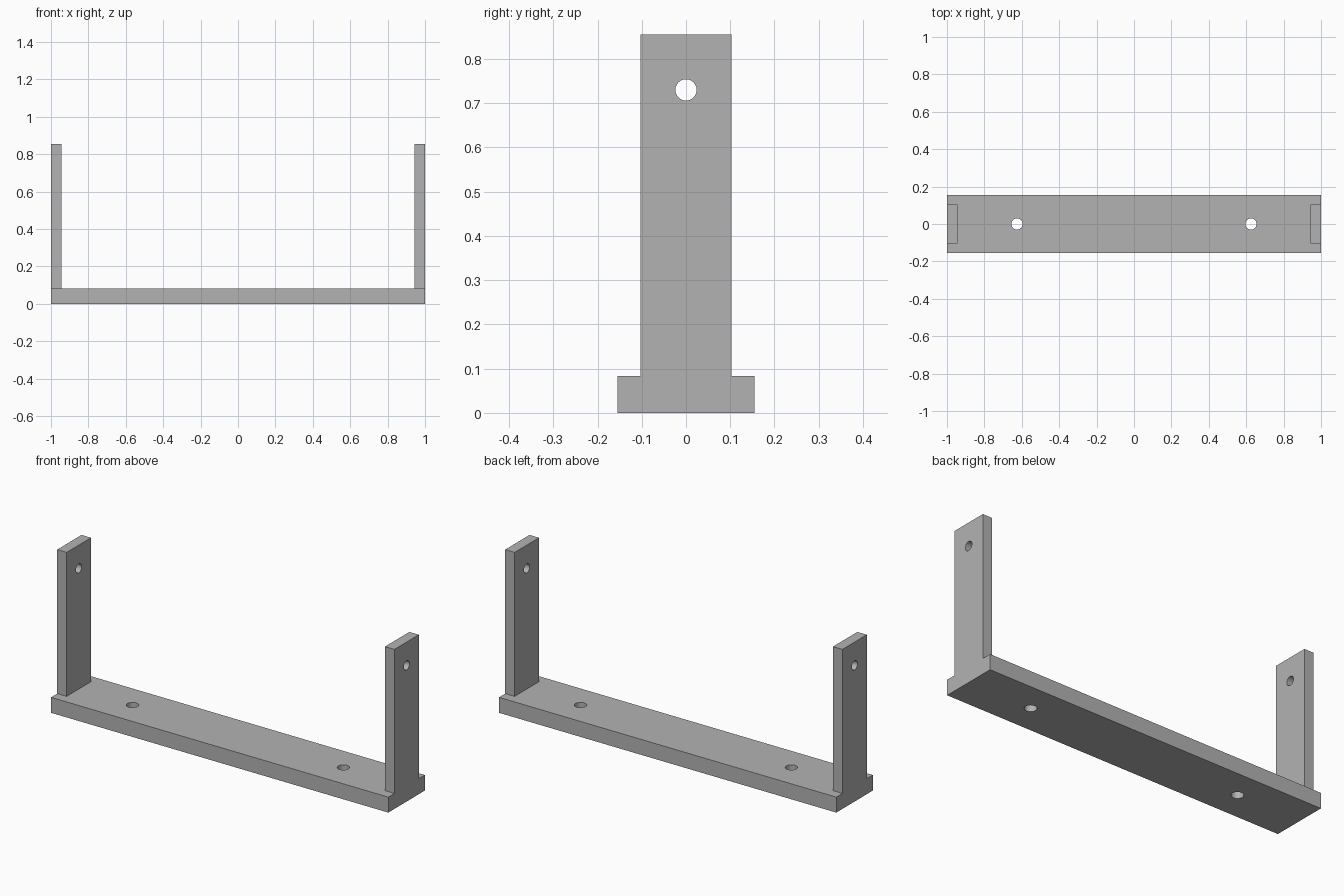
import bpy
import bmesh
from math import pi, radians

default = bpy.data.objects.get("Cube")
if default:
    bpy.data.objects.remove(default, do_unlink=True)

# Main sizes
BASE_DEPTH, BASE_HEIGHT = 0.31, 0.083
ARM_DEPTH, ARM_THICK, TOP = 0.206, 0.056, 0.855
BASE_HOLE_X, BASE_HOLE_R = 0.625, 0.03
ARM_HOLE_Z, ARM_HOLE_R = 0.73, 0.024

grey = bpy.data.materials.new("plain_grey")
grey.use_nodes = True
colour = (0.45, 0.45, 0.45, 1)
grey.diffuse_color = colour
grey.node_tree.nodes["Principled BSDF"].inputs["Base Color"].default_value = colour


def box(name, lo, hi):
    bpy.ops.mesh.primitive_cube_add(size=1, location=[(a + b) / 2 for a, b in zip(lo, hi)])
    obj = bpy.context.object
    obj.name = name
    obj.scale = [b - a for a, b in zip(lo, hi)]
    bpy.ops.object.transform_apply(location=True, rotation=True, scale=True)
    obj.data.materials.append(grey)
    return obj


def drill(name, location, radius, rotation=(0, 0, 0)):
    bpy.ops.mesh.primitive_cylinder_add(vertices=48, radius=radius, depth=0.3,
                                        location=location, rotation=rotation)
    obj = bpy.context.object
    obj.name = name
    obj.hide_render = True
    obj.data.materials.append(grey)
    return obj


def combine(target, other, operation):
    mod = target.modifiers.new(other.name, 'BOOLEAN')
    mod.operation, mod.solver, mod.object = operation, 'EXACT', other
    bpy.context.view_layer.objects.active = target
    bpy.ops.object.modifier_apply(modifier=mod.name)
    bpy.data.objects.remove(other, do_unlink=True)


# Base plate, with an upright arm flush with each end
bracket = box("bracket", (-1, -BASE_DEPTH / 2, 0), (1, BASE_DEPTH / 2, BASE_HEIGHT))
for side in (-1, 1):
    x0, x1 = sorted((side, side * (1 - ARM_THICK)))
    arm = box("upright_arm", (x0, -ARM_DEPTH / 2, BASE_HEIGHT / 2), (x1, ARM_DEPTH / 2, TOP))
    combine(bracket, arm, 'UNION')

# Screw holes in the base and pivot holes in the arms
for side in (-1, 1):
    combine(bracket, drill("base_hole", (side * BASE_HOLE_X, 0, 0), BASE_HOLE_R), 'DIFFERENCE')
    combine(bracket, drill("arm_hole", (side, 0, ARM_HOLE_Z), ARM_HOLE_R, (0, pi / 2, 0)),
            'DIFFERENCE')

# Merge the flush faces into clean flat ones
bm = bmesh.new()
bm.from_mesh(bracket.data)
bmesh.ops.dissolve_limit(bm, angle_limit=radians(1), verts=bm.verts, edges=bm.edges)
bm.to_mesh(bracket.data)
bm.free()

bpy.ops.object.select_all(action='DESELECT')
bracket.select_set(True)
bpy.context.view_layer.objects.active = bracket
bpy.ops.object.shade_smooth_by_angle(angle=radians(30))
